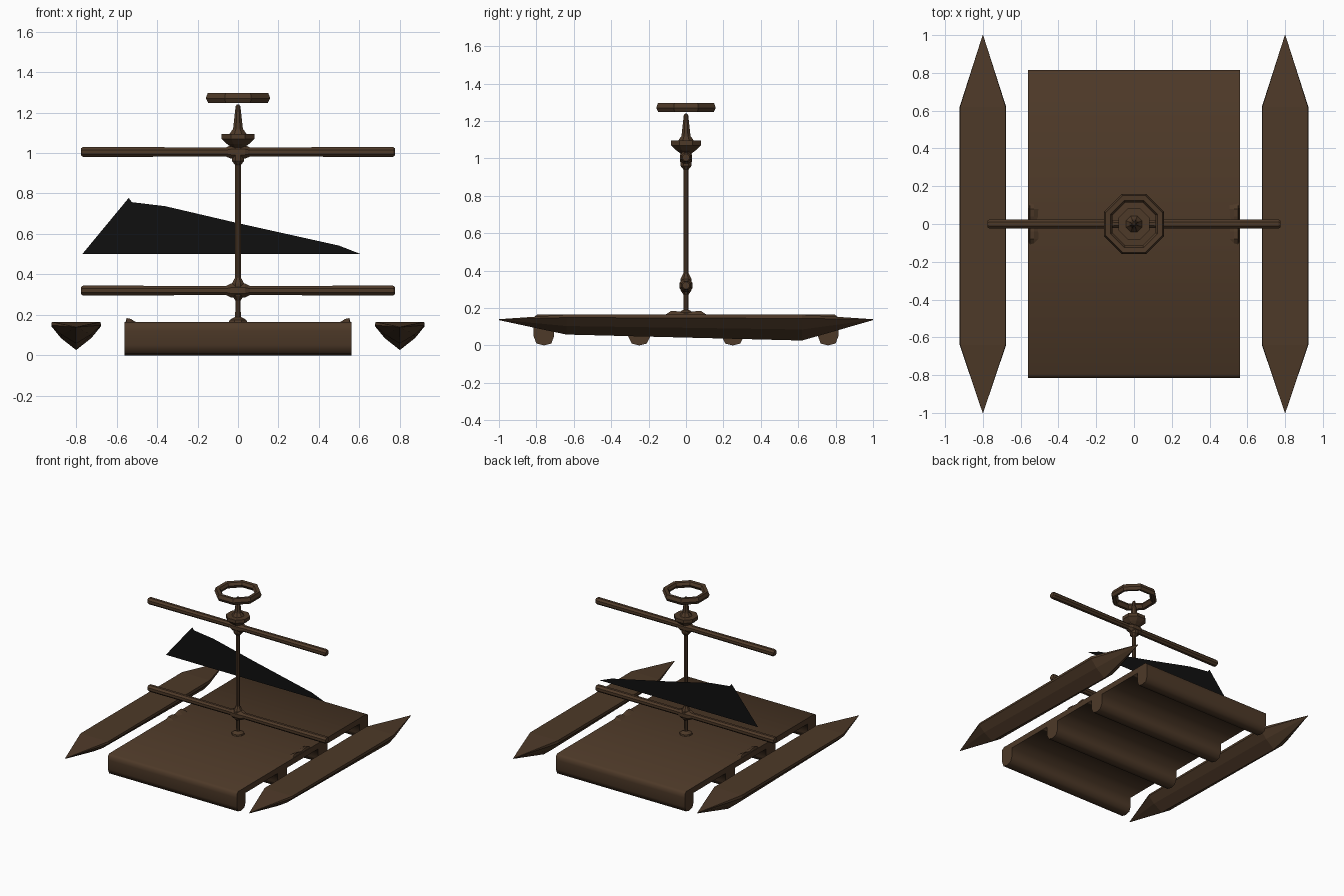
import bpy, bmesh, math

if "Cube" in bpy.data.objects:
    bpy.data.objects.remove(bpy.data.objects["Cube"])

def material(name, col):
    m = bpy.data.materials.new(name)
    m.diffuse_color = col
    m.use_nodes = True
    m.node_tree.nodes["Principled BSDF"].inputs["Base Color"].default_value = m.diffuse_color
    return m

WOOD = material("dark_wood", (0.075, 0.041, 0.021, 1))
CLOTH = material("black_cloth", (0.005, 0.005, 0.005, 1))

def add_object(name, bm, mat=WOOD):
    bmesh.ops.remove_doubles(bm, verts=bm.verts[:], dist=1e-5)
    bmesh.ops.recalc_face_normals(bm, faces=bm.faces[:])
    me = bpy.data.meshes.new(name)
    bm.to_mesh(me)
    bm.free()
    ob = bpy.data.objects.new(name, me)
    ob.data.materials.append(mat)
    bpy.context.collection.objects.link(ob)
    return ob

def loft(name, rings, closed=False):
    """Skin a list of equal-length closed rings."""
    bm = bmesh.new()
    vs = [[bm.verts.new(p) for p in r] for r in rings]
    n = len(rings[0])
    pairs = list(zip(vs, vs[1:])) + ([(vs[-1], vs[0])] if closed else [])
    for a, b in pairs:
        for i in range(n):
            bm.faces.new((a[i], a[(i + 1) % n], b[(i + 1) % n], b[i]))
    if not closed:
        bm.faces.new(vs[0])
        bm.faces.new(vs[-1])
    return add_object(name, bm)

def lathe(name, profile, sides=8, along_x=False, z0=0, closed=False):
    """Revolve (radius, height) points round z, or round x at height z0."""
    rings = []
    for r, h in profile:
        ring = []
        for i in range(sides):
            a = math.tau * (i + 0.5) / sides
            u, v = r * math.cos(a), r * math.sin(a)
            ring.append((h, u, z0 + v) if along_x else (u, v, h))
        rings.append(ring)
    return loft(name, rings, closed)

# Deck: one profile with four cross beams, extruded across x
prof = [(-0.795, 0.165), (0, 0.165), (0.795, 0.165), (0.815, 0.15)]
for yc, hw in ((0.76, 0.055), (0.25, 0.06), (-0.25, 0.06), (-0.76, 0.055)):
    prof += [(yc + hw, 0.12), (yc + hw, 0.05), (yc + 0.04, 0.01), (yc, 0.0),
             (yc - 0.04, 0.01), (yc - hw, 0.05), (yc - hw, 0.12)]
prof.append((-0.815, 0.15))
deck = loft("deck", [[(x, y, z) for y, z in prof] for x in (-0.56, 0.56)])
for p in deck.data.polygons:
    p.use_smooth = True
for e in deck.data.edges:          # keep the two end caps crisp
    a, b = (deck.data.vertices[v].co.x for v in e.vertices)
    e.use_edge_sharp = abs(a - b) < 1e-4

# Outrigger hulls: faceted section, pointed at bow and stern
section = [(-0.12, 0.165), (0.12, 0.165), (0.123, 0.14), (0.075, 0.07), (0, 0),
           (-0.075, 0.07), (-0.123, 0.14)]
stations = [(-1, 0.01, 0.135), (-0.64, 1, 0.058), (0.62, 1, 0.026), (1, 0.01, 0.135)]
for side, label in ((-1, "left"), (1, "right")):
    rings = []
    for y, w, keel in stations:
        top = 0.165 if w == 1 else 0.14
        rings.append([(side * 0.8 + x * w, y, keel + (top - keel) * z / 0.165)
                      for x, z in section])
    loft(label + "_hull", rings)

# Deck cleats on both edges
for side, label in ((-1, "left"), (1, "right")):
    rings = []
    for y, h in ((-0.11, 0.16), (-0.08, 0.18), (-0.04, 0.178), (0, 0.167),
                 (0.04, 0.178), (0.08, 0.18), (0.11, 0.16)):
        rings.append([(side * 0.56, y, 0.15), (side * 0.55, y, h + 0.004),
                      (side * 0.53, y, h), (side * 0.495, y, 0.158)])
    loft(label + "_cleat", rings)

# Mast with base flare and joints
lathe("mast", [(0.05, 0.16), (0.045, 0.175), (0.015, 0.19), (0.014, 0.27),
               (0.032, 0.295), (0.032, 0.355), (0.015, 0.385), (0.015, 0.94),
               (0.032, 0.96), (0.035, 1.01), (0.03, 1.035)])

# Spars, thicker in the middle
for name, z, mid in (("lower_spar", 0.32, 0.037), ("upper_spar", 1.005, 0.036)):
    lathe(name, [(0.02, -0.775), (0.027, -0.765), (0.024, -0.06), (mid, -0.035),
                 (mid, 0.035), (0.024, 0.06), (0.027, 0.765), (0.02, 0.775)], 8, True, z)

# Lookout platform and spike
lathe("lookout", [(0.03, 1.025), (0.06, 1.045), (0.088, 1.07), (0.088, 1.095),
                  (0.045, 1.095), (0.026, 1.12), (0.013, 1.23), (0.006, 1.24)])

# Floating ring over the spike
lathe("top_ring", [(0.172, 1.27), (0.162, 1.297), (0.135, 1.295), (0.122, 1.275),
                   (0.14, 1.25), (0.16, 1.248)], 8, closed=True)

# Flat sail behind the mast
bm = bmesh.new()
outline = [(-0.77, 0.5), (-0.54, 0.778), (-0.525, 0.757), (-0.36, 0.737), (0, 0.653),
           (0.5, 0.542), (0.607, 0.5)]
bm.faces.new([bm.verts.new((x, 0.205, z)) for x, z in outline])
add_object("sail", bm, CLOTH)
